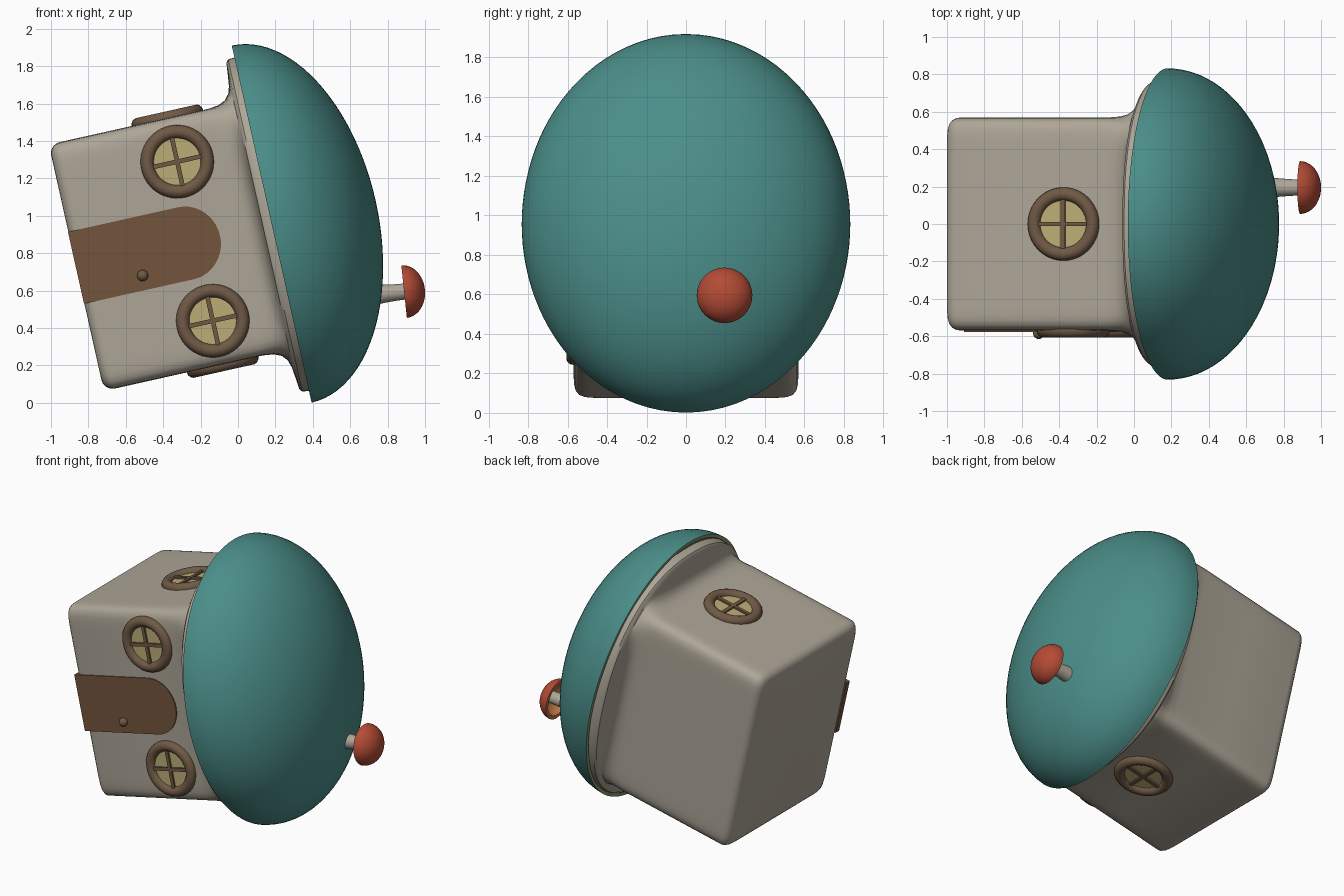
import bpy, bmesh
from math import sin, cos, pi, radians
from mathutils import Matrix, Vector

if "Cube" in bpy.data.objects:
    bpy.data.objects.remove(bpy.data.objects["Cube"])

# the whole house lies on its side: its own "up" points to +x, tilted a little
HOUSE = Matrix.Translation((0.18, 0, 0.956)) @ Matrix.Rotation(radians(77.4), 4, 'Y')


def material(name, rgb):
    m = bpy.data.materials.new(name)
    m.diffuse_color = (*rgb, 1)
    m.use_nodes = True
    m.node_tree.nodes["Principled BSDF"].inputs["Base Color"].default_value = m.diffuse_color
    return m


PLASTER = material("plaster", (0.42, 0.38, 0.31))
TEAL = material("teal", (0.07, 0.27, 0.25))
OLIVE = material("olive", (0.22, 0.30, 0.14))
WOOD = material("wood", (0.17, 0.09, 0.045))
FRAME = material("frame_wood", (0.16, 0.10, 0.06))
PANE = material("pane", (0.50, 0.42, 0.18))
RED = material("red", (0.45, 0.07, 0.035))
ORANGE = material("orange", (0.50, 0.18, 0.06))


def finish(name, bm, mat, matrix, angle=35):
    bmesh.ops.recalc_face_normals(bm, faces=bm.faces)
    me = bpy.data.meshes.new(name)
    bm.to_mesh(me)
    bm.free()
    ob = bpy.data.objects.new(name, me)
    bpy.context.collection.objects.link(ob)
    me.materials.append(mat)
    ob.matrix_world = matrix
    bpy.ops.object.select_all(action='DESELECT')
    ob.select_set(True)
    bpy.context.view_layer.objects.active = ob
    bpy.ops.object.shade_smooth_by_angle(angle=radians(angle))
    return ob


def loft(name, rings, mat, matrix, count=48, angle=35, closed=False):
    """Skin superellipse sections given as (z, half_x, half_y, exponent)."""
    bm = bmesh.new()
    loops = []
    for z, hx, hy, n in rings:
        loop = []
        for i in range(count):
            a = 2 * pi * i / count
            r = (abs(cos(a) / hx) ** n + abs(sin(a) / hy) ** n) ** (-1 / n)
            loop.append(bm.verts.new((r * cos(a), r * sin(a), z)))
        loops.append(loop)
    pairs = list(zip(loops, loops[1:]))
    if closed:
        pairs.append((loops[-1], loops[0]))
    else:
        bm.faces.new(loops[0])
        bm.faces.new(loops[-1])
    for lo, hi in pairs:
        for i in range(count):
            j = (i + 1) % count
            bm.faces.new((lo[i], lo[j], hi[j], hi[i]))
    return finish(name, bm, mat, matrix, angle)


def dome(name, rx, ry, h, wall, mats, matrix, count=64, steps=16):
    """Hollow half ellipsoid: outer skin, flat rim, inner skin."""
    angles = [pi / 2 * k / steps for k in range(steps)] + [pi / 2 - 0.01]
    rings = [(h * sin(t), rx * cos(t), ry * cos(t), 2) for t in reversed(angles)]
    rings += [((h - wall) * sin(t), (rx - wall) * cos(t), (ry - wall) * cos(t), 2) for t in angles]
    ob = loft(name, rings, mats[0], matrix, count)
    ob.data.materials.append(mats[1])
    for p in ob.data.polygons:
        if p.index >= 2 + steps * count or p.index == 1:
            p.material_index = 1
    return ob


def box(name, size, mat, matrix):
    bm = bmesh.new()
    bmesh.ops.create_cube(bm, size=1, matrix=Matrix.Diagonal((*size, 1)))
    return finish(name, bm, mat, matrix)


# body: rounded block that flares into a flange under the cap
R = 0.06
body = []
for k in range(6):
    t = pi / 2 * k / 5
    inset = R * (1 - sin(t))
    body.append((-1.07 + R * (1 - cos(t)), 0.675 - inset, 0.57 - inset, 20))
body += [(-0.6, 0.675, 0.57, 20), (-0.20, 0.675, 0.57, 20), (-0.14, 0.682, 0.576, 14),
         (-0.10, 0.70, 0.592, 9), (-0.075, 0.73, 0.62, 6), (-0.062, 0.77, 0.66, 4),
         (-0.055, 0.83, 0.71, 2.8), (-0.048, 0.895, 0.765, 2.3), (-0.035, 0.91, 0.775, 2.3),
         (0.02, 0.915, 0.78, 2.3), (0.05, 0.6, 0.5, 2)]
loft("house_body", body, PLASTER, HOUSE, count=192)

# large cap roof
dome("cap_roof", 0.978, 0.832, 0.57, 0.025, (TEAL, OLIVE), HOUSE, count=96, steps=24)


# round windows: two in front, one on each side
def window(name, matrix):
    ring = []
    for k in range(14):
        t = 2 * pi * k / 14
        r = 0.16 + 0.036 * cos(t)
        ring.append((0.037 * sin(t), r, r, 2))
    loft(name + "_frame", ring, FRAME, matrix, closed=True, angle=60)
    loft(name + "_pane", [(-0.02, 0.14, 0.14, 2), (0.008, 0.14, 0.14, 2)], PANE, matrix)
    up = matrix @ Matrix.Translation((0, 0, 0.008))
    box(name + "_bar_a", (0.27, 0.024, 0.026), FRAME, up)
    box(name + "_bar_b", (0.024, 0.27, 0.026), FRAME, up)


for side, label in ((-1, "left"), (1, "right")):
    front = Matrix.Translation((side * 0.436, -0.57, -0.42)) @ Matrix.Rotation(pi / 2, 4, 'X')
    window("front_window_" + label, HOUSE @ front)
    flank = Matrix.Translation((side * 0.675, 0, -0.42)) @ Matrix.Rotation(side * pi / 2, 4, 'Y')
    window("side_window_" + label, HOUSE @ flank)

# arched door
outline = [(-0.197, -1.072), (0.197, -1.072)]
outline += [(0.197 * cos(pi * k / 20), -0.47 + 0.187 * sin(pi * k / 20)) for k in range(21)]
bm = bmesh.new()
face = bm.faces.new([bm.verts.new((x, -0.578, z)) for x, z in outline])
back = bmesh.ops.extrude_face_region(bm, geom=[face], use_keep_orig=True)["geom"]
bmesh.ops.translate(bm, vec=(0, 0.04, 0), verts=[v for v in back if isinstance(v, bmesh.types.BMVert)])
finish("door", bm, WOOD, HOUSE)

# door knob
bm = bmesh.new()
bmesh.ops.create_uvsphere(bm, u_segments=20, v_segments=12, radius=0.03)
finish("door_knob", bm, FRAME, HOUSE @ Matrix.Translation((0.118, -0.585, -0.733)), 60)

# small mushroom growing out of the roof
SPROUT = Matrix.Translation((0.888, 0.195, 0.595)) @ Matrix.Rotation(radians(84), 4, 'Y')
loft("sprout_stem", [(-0.20, 0.058, 0.058, 2), (-0.10, 0.048, 0.048, 2), (-0.04, 0.044, 0.044, 2),
                     (0.07, 0.042, 0.042, 2)], PLASTER, SPROUT, count=32)
dome("sprout_cap", 0.141, 0.141, 0.112, 0.025, (RED, ORANGE), SPROUT, count=40, steps=12)
